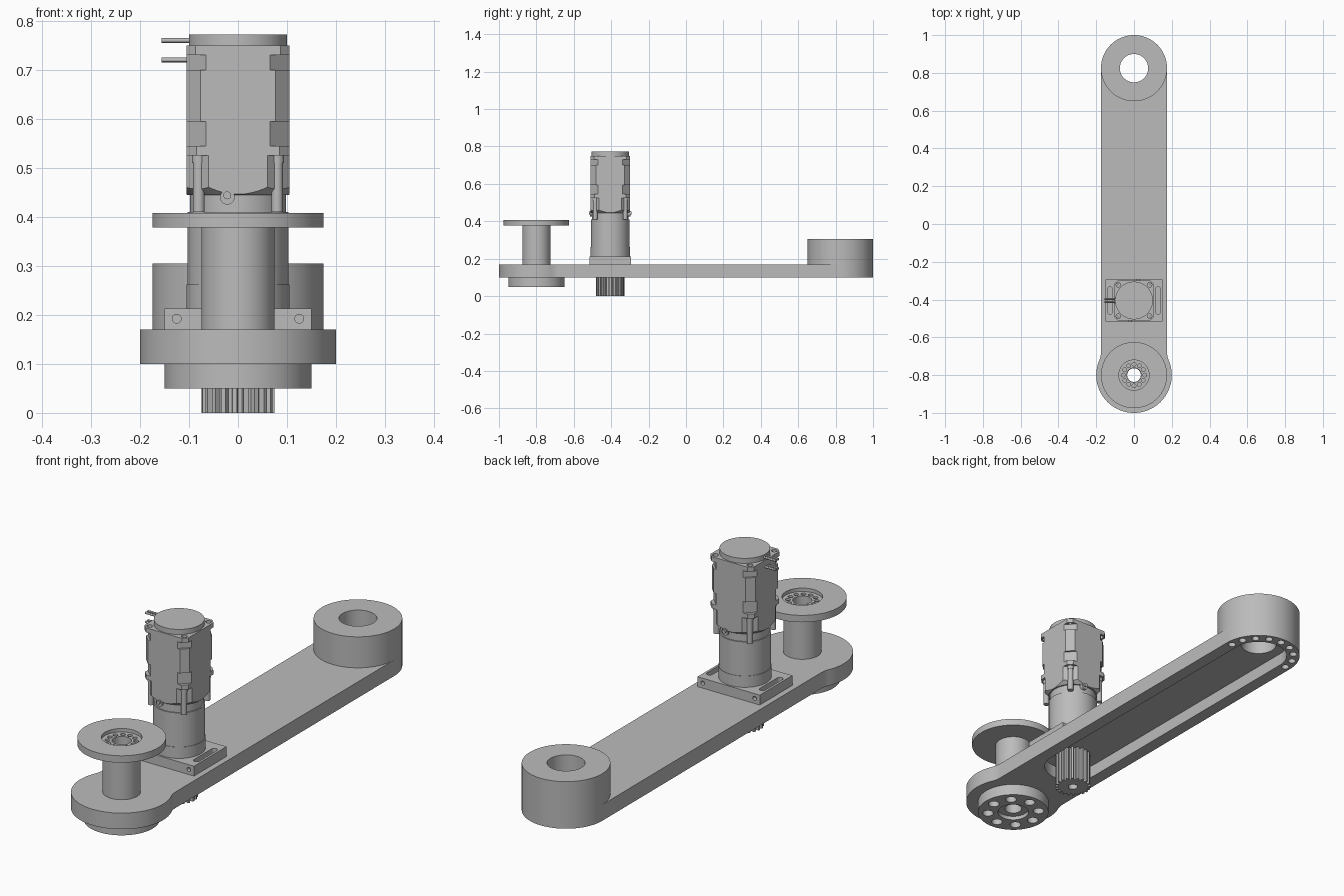
import bpy, bmesh
from math import sin, cos, pi, radians, atan2, sqrt
from mathutils import Vector

if "Cube" in bpy.data.objects:
    bpy.data.objects.remove(bpy.data.objects["Cube"])

grey = bpy.data.materials.new("machined_grey")
grey.use_nodes = True
colour = (0.5, 0.5, 0.5, 1)
grey.diffuse_color = colour
for node in grey.node_tree.nodes:
    if node.type == 'BSDF_PRINCIPLED':
        node.inputs["Base Color"].default_value = colour

SPOOL_Y, MOTOR_Y, HUB_Y = -0.8, -0.405, 0.825


# --- outline helpers ---
def arc(r, x, y, a0, a1, n):
    return [(x + r * cos(a0 + (a1 - a0) * i / n), y + r * sin(a0 + (a1 - a0) * i / n))
            for i in range(n + 1)]


def circle(r, x=0, y=0, n=64):
    return arc(r, x, y, 0, 2 * pi, n)[:-1]


def hole_ring(count, pitch, r, y):
    return [circle(r, pitch * cos(2 * pi * i / count), y + pitch * sin(2 * pi * i / count), 20)
            for i in range(count)]


def cut_square(half, chamfer, y):
    k = half - chamfer
    return [(px, y + py) for px, py in ((half, -k), (half, k), (k, half), (-k, half),
                                        (-half, k), (-half, -k), (-k, -half), (k, -half))]


def slot(r, x, y0, y1, n=24):
    return arc(r, x, y1, 0, pi, n) + arc(r, x, y0, pi, 2 * pi, n)


# --- solid helpers ---
def bake(ob):
    """Turn the evaluated object into a clean mesh object of the same name."""
    deps = bpy.context.evaluated_depsgraph_get()
    mesh = bpy.data.meshes.new_from_object(ob.evaluated_get(deps))
    name = ob.name
    bpy.data.objects.remove(ob)
    bm = bmesh.new()
    bm.from_mesh(mesh)
    bmesh.ops.remove_doubles(bm, verts=bm.verts, dist=1e-5)
    bmesh.ops.recalc_face_normals(bm, faces=bm.faces)
    bm.to_mesh(mesh)
    bm.free()
    return finish(name, mesh)


def finish(name, mesh):
    mesh.materials.clear()
    mesh.materials.append(grey)
    mesh.shade_smooth()
    mesh.set_sharp_from_angle(angle=radians(30))
    ob = bpy.data.objects.new(name, mesh)
    bpy.context.collection.objects.link(ob)
    return ob


def plate(name, z0, z1, outline, *holes):
    """Extrude an outline with holes between two heights."""
    cu = bpy.data.curves.new(name, 'CURVE')
    cu.dimensions, cu.fill_mode = '2D', 'BOTH'
    cu.extrude = (z1 - z0) / 2
    for loop in (outline, *holes):
        sp = cu.splines.new('POLY')
        sp.points.add(len(loop) - 1)
        for p, (x, y) in zip(sp.points, loop):
            p.co = (x, y, 0, 1)
        sp.use_cyclic_u = True
    ob = bpy.data.objects.new(name, cu)
    bpy.context.collection.objects.link(ob)
    ob = bake(ob)
    for v in ob.data.vertices:
        v.co.z += (z0 + z1) / 2
    return ob


def rod(name, start, end, r0, r1=None, n=32):
    """Cylinder or cone between two points."""
    a, b = Vector(start), Vector(end)
    bm = bmesh.new()
    bmesh.ops.create_cone(bm, cap_ends=True, segments=n, radius1=r0,
                          radius2=r0 if r1 is None else r1, depth=(b - a).length)
    turn = (b - a).to_track_quat('Z', 'Y')
    for v in bm.verts:
        v.co = turn @ v.co + (a + b) / 2
    mesh = bpy.data.meshes.new(name)
    bm.to_mesh(mesh)
    bm.free()
    return finish(name, mesh)


def carve(ob, cutters, operation='DIFFERENCE'):
    for c in cutters:
        c.hide_render = True
        mod = ob.modifiers.new("carve", 'BOOLEAN')
        mod.operation, mod.solver, mod.object = operation, 'EXACT', c
    name = ob.name
    ob = bake(ob)
    ob.name = name
    for c in cutters:
        bpy.data.objects.remove(c)
    return ob


# --- arm: wide round front end blended into a straight bar, belt channel below ---
W, R, F = 0.175, 0.2, 0.1
dy = sqrt((R + F) ** 2 - (W + F) ** 2)
a = atan2(dy, W + F)
outline = (arc(R, 0, SPOOL_Y, -pi - a, a, 56)
           + arc(F, W + F, SPOOL_Y + dy, pi + a, pi, 6)
           + arc(W, 0, HUB_Y, 0, pi, 32)
           + arc(F, -W - F, SPOOL_Y + dy, 0, -a, 6)[:-1])
arm = plate("arm", 0.10, 0.17, outline, circle(0.04, 0, SPOOL_Y), circle(0.075, 0, HUB_Y))
cutters = [plate("channel_cutter", 0.05, 0.155, slot(0.12, 0, MOTOR_Y, HUB_Y))]
for x, y in arc(0.148, 0, HUB_Y, 0, pi, 8):
    cutters.append(rod("rim_hole_cutter", (x, y, 0.05), (x, y, 0.15), 0.016, n=20))
carve(arm, cutters)

# --- raised hub at the back end ---
plate("rear_hub", 0.17, 0.305, circle(W, 0, HUB_Y), circle(0.075, 0, HUB_Y))

# --- spool at the front end ---
plate("spool_shaft", 0.17, 0.38, circle(0.075, 0, SPOOL_Y), circle(0.04, 0, SPOOL_Y))
flange = plate("spool_flange", 0.378, 0.408, circle(0.175, 0, SPOOL_Y),
               circle(0.038, 0, SPOOL_Y), *hole_ring(12, 0.057, 0.01, SPOOL_Y))
carve(flange, [plate("recess_cutter", 0.393, 0.45, circle(0.08, 0, SPOOL_Y))])

# --- drilled output disc under the front end ---
disc = plate("output_disc", 0.05, 0.10, circle(0.15, 0, SPOOL_Y),
             circle(0.036, 0, SPOOL_Y), *hole_ring(8, 0.108, 0.023, SPOOL_Y))
carve(disc, [plate("counterbore_cutter", 0.0, 0.067, circle(0.065, 0, SPOOL_Y))])

# --- toothed pinion ---
TEETH = 20
teeth = []
for i in range(TEETH):
    for part, r in ((0, 0.063), (0.4, 0.063), (0.5, 0.075), (0.9, 0.075)):
        t = 2 * pi * (i + part) / TEETH
        teeth.append((r * cos(t), MOTOR_Y + r * sin(t)))
plate("pinion", 0.0, 0.158, teeth, circle(0.02, 0, MOTOR_Y, 24))

# --- slotted motor mount ---
mount = plate("motor_mount", 0.17, 0.213, cut_square(0.112, 0.001, MOTOR_Y) and
              [(sx * 0.15, MOTOR_Y + sy * 0.112) for sx, sy in ((-1, -1), (1, -1), (1, 1), (-1, 1))],
              *[slot(0.013, s * 0.127, MOTOR_Y - 0.06, MOTOR_Y + 0.06, 10) for s in (-1, 1)])
carve(mount, [rod("side_hole_cutter", (sx * 0.125, MOTOR_Y + sy * 0.095, 0.192),
                  (sx * 0.125, MOTOR_Y + sy * 0.15, 0.192), 0.009, n=20)
              for sx in (-1, 1) for sy in (-1, 1)])

# --- gearbox ---
plate("gearbox_base", 0.213, 0.262, circle(0.105, 0, MOTOR_Y))
plate("gearbox_drum", 0.262, 0.41, circle(0.103, 0, MOTOR_Y))
plate("gearbox_neck", 0.41, 0.45, circle(0.098, 0, MOTOR_Y))

# --- motor body, its foot trimmed by a cone so that the flats end in arches ---
foot = plate("motor_foot", 0.445, 0.525, cut_square(0.105, 0.045, MOTOR_Y))
carve(foot, [rod("cone_cutter", (0, MOTOR_Y, 0.44), (0, MOTOR_Y, 0.54), 0.098, 0.21, 96)],
      'INTERSECT')
for name, z0, z1, chamfer in (("motor_lower_collar", 0.525, 0.545, 0.02),
                              ("motor_waist", 0.545, 0.595, 0.04),
                              ("motor_corner_blocks", 0.595, 0.70, 0.028),
                              ("motor_shoulder", 0.70, 0.73, 0.04)):
    plate(name, z0, z1, cut_square(0.105, chamfer, MOTOR_Y))
corners = [(sx * 0.08, MOTOR_Y + sy * 0.08) for sx in (-1, 1) for sy in (-1, 1)]
plate("motor_top_plate", 0.73, 0.75, cut_square(0.105, 0.018, MOTOR_Y),
      *[circle(0.012, x * 1.04, MOTOR_Y + (y - MOTOR_Y) * 1.04, 20) for x, y in corners])
plate("motor_cap", 0.75, 0.772, circle(0.1, 0, MOTOR_Y))

# --- corner screws, ports and terminals ---
for x, y in corners:
    rod("corner_screw", (x, y, 0.41), (x, y, 0.515), 0.012, n=20)
    rod("corner_screw_head", (x, y, 0.51), (x, y, 0.526), 0.014, n=20)
for s in (-1, 1):
    base = MOTOR_Y + s * 0.09
    rod("port_ring", (s * 0.022, base, 0.44), (s * 0.022, base + s * 0.017, 0.44), 0.015, n=24)
    rod("port_pin", (s * 0.022, base, 0.444), (s * 0.022, base + s * 0.024, 0.444), 0.008, n=20)
for z in (0.72, 0.76):
    for y in (-0.413, -0.397):
        rod("terminal", (-0.09, y, z), (-0.156, y, z), 0.005, n=12)
